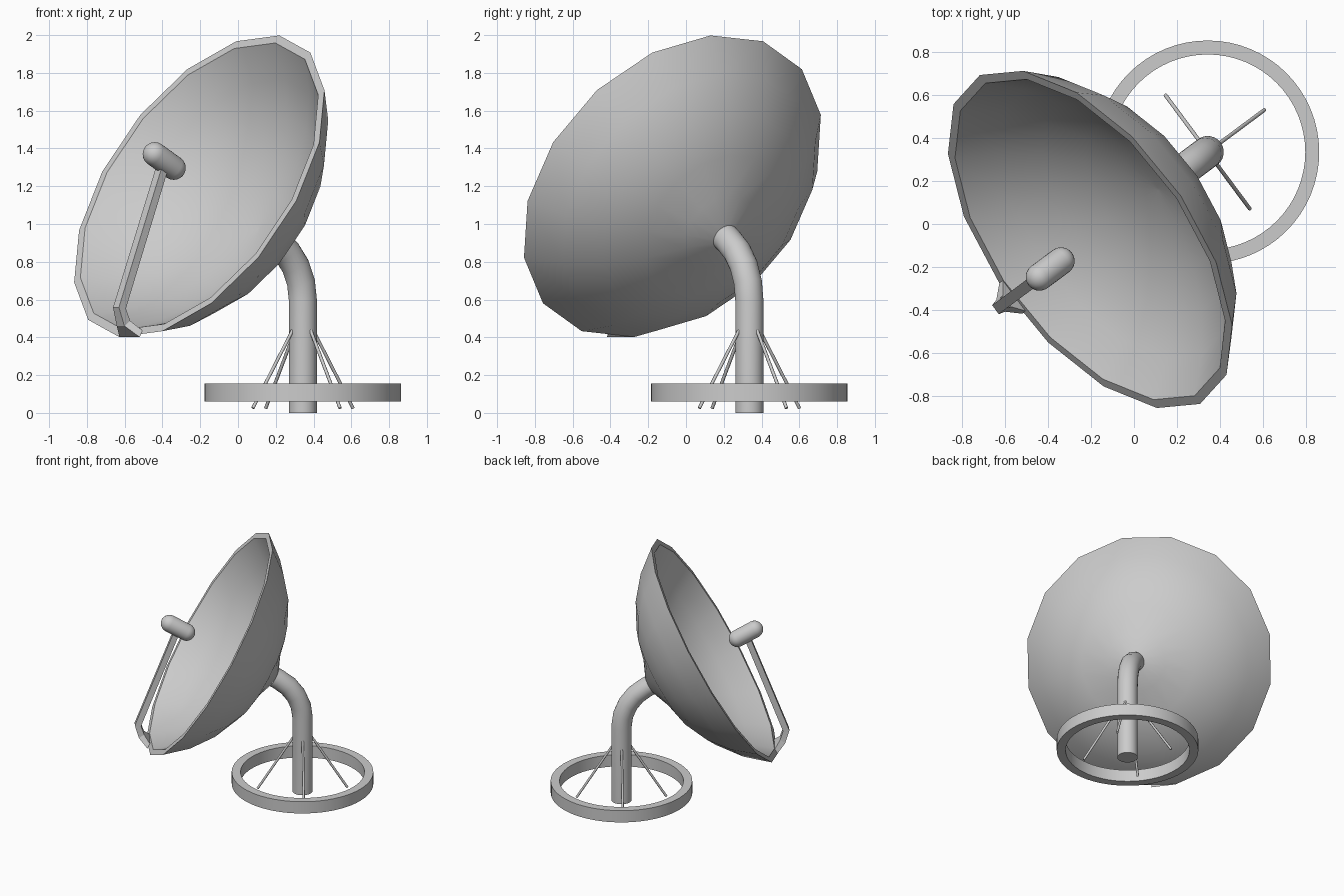
import bpy, bmesh, math
from mathutils import Vector, Matrix

if "Cube" in bpy.data.objects:
    bpy.data.objects.remove(bpy.data.objects["Cube"])

# Dish frame: local z looks out along the dish axis (30 degrees up), local y is "up" on the dish
AZ, EL = math.radians(36.6), math.radians(30)
fwd = Vector((-math.cos(AZ), -math.sin(AZ), 0))
N = fwd * math.cos(EL) + Vector((0, 0, math.sin(EL)))
U = -fwd * math.sin(EL) + Vector((0, 0, math.cos(EL)))
V = U.cross(N)
C = Vector((-0.205, -0.072, 1.20))
DISH = Matrix.Translation(C) @ Matrix((V, U, N)).transposed().to_4x4()
POLE = C - N * 0.789          # where the dish axis meets the upright
PX, PY = POLE.x, POLE.y


def finish(name, bm, angle=35):
    bmesh.ops.recalc_face_normals(bm, faces=bm.faces)
    me = bpy.data.meshes.new(name)
    bm.to_mesh(me)
    bm.free()
    ob = bpy.data.objects.new(name, me)
    bpy.context.collection.objects.link(ob)
    bpy.ops.object.select_all(action='DESELECT')
    ob.select_set(True)
    bpy.context.view_layer.objects.active = ob
    bpy.ops.object.shade_smooth_by_angle(angle=math.radians(angle))
    return ob


def skin(bm, rings, closed=False):
    """Bridge equal-sized rings of points; cap the ends unless closed."""
    vs = [[bm.verts.new(p) for p in r] for r in rings]
    n = len(vs[0])
    for a, b in zip(vs, vs[1:] + (vs[:1] if closed else [])):
        for i in range(n):
            bm.faces.new((a[i], a[(i + 1) % n], b[(i + 1) % n], b[i]))
    if not closed:
        bm.faces.new(vs[0])
        bm.faces.new(vs[-1])


def lathe(name, profile, sides, mat, phase=0.0, closed=False, angle=35):
    bm = bmesh.new()
    turn = [phase + math.tau * i / sides for i in range(sides)]
    skin(bm, [[mat @ Vector((r * math.cos(t), r * math.sin(t), z)) for t in turn]
              for r, z in profile], closed)
    return finish(name, bm, angle)


# Dish: spherical shell, 16 sides, flat rim, small collar at the back
def cap(radius, rim, steps):
    full = math.asin(rim / radius)
    return [(radius * math.sin(full * k / steps),
             radius * (math.cos(full) - math.cos(full * k / steps))) for k in range(1, steps + 1)]

outer = [(0.075, -0.545)] + cap(1.107, 0.926, 5)
inner = cap(1.078, 0.88, 5)[::-1] + [(0.01, -0.455)]
lathe("dish", outer + inner, 16, DISH, math.radians(-5.6))

# Feed horn: capsule on the dish axis
half, rad = 0.072, 0.064
arc = [math.pi / 2 * k / 6 for k in range(7)]
capsule = [(max(rad * math.sin(a), 0.001), -half - rad * math.cos(a)) for a in arc]
capsule += [(r, -z) for r, z in reversed(capsule)]
lathe("feed_horn", capsule, 24, DISH @ Matrix.Translation((0, 0, 0.267)))

# Feed arm: wide foot on the rim, bends up to the feed horn
sections = [  # half width, outer (out, up), inner (out, up)
    (0.09, (-0.002, -0.922), (-0.002, -0.882)),
    (0.034, (0.08, -0.90), (0.06, -0.858)),
    (0.026, (0.155, -0.83), (0.112, -0.812)),
    (0.026, (0.285, -0.02), (0.242, -0.02)),
]
bm = bmesh.new()
skin(bm, [[DISH @ Vector(p) for p in ((-w, o[1], o[0]), (w, o[1], o[0]),
                                      (w, i[1], i[0]), (-w, i[1], i[0]))]
          for w, o, i in sections])
finish("feed_arm", bm, 20)

# Bent pole: upright, 60 degree bend, then along the dish axis
tangent = 0.21
radius = tangent / math.tan(math.radians(30))
path = [(Vector((PX, PY, 0)), 0.0)]
for k in range(5):
    a = math.radians(60) * k / 4
    path.append((Vector((PX, PY, POLE.z - tangent + radius * math.sin(a)))
                 + fwd * radius * (1 - math.cos(a)), a))
path.append((C - N * 0.48, math.radians(60)))
side = Vector((0, 0, 1)).cross(fwd)
bm = bmesh.new()
rings = []
for p, a in path:
    across = fwd * math.cos(a) - Vector((0, 0, 1)) * math.sin(a)
    rings.append([p + 0.075 * (across * math.cos(t) + side * math.sin(t))
                  for t in (math.tau * i / 24 for i in range(24))])
skin(bm, rings)
finish("bent_pole", bm)

# Base ring
lathe("base_ring", [(0.455, 0.06), (0.52, 0.06), (0.52, 0.155), (0.455, 0.155)], 64,
      Matrix.Translation((PX, PY, 0)), closed=True)

# Four thin struts from the pole down to the ground
for k in range(4):
    d = Matrix.Rotation(k * math.pi / 2, 3, 'Z') @ fwd
    top = Vector((PX, PY, 0.45)) + d * 0.06
    foot = Vector((PX, PY, 0.025)) + d * 0.33
    axis = foot - top
    mat = Matrix.Translation(top) @ axis.to_track_quat('Z', 'Y').to_matrix().to_4x4()
    lathe(f"strut_{k + 1}", [(0.009, 0), (0.009, axis.length)], 8, mat, angle=50)
